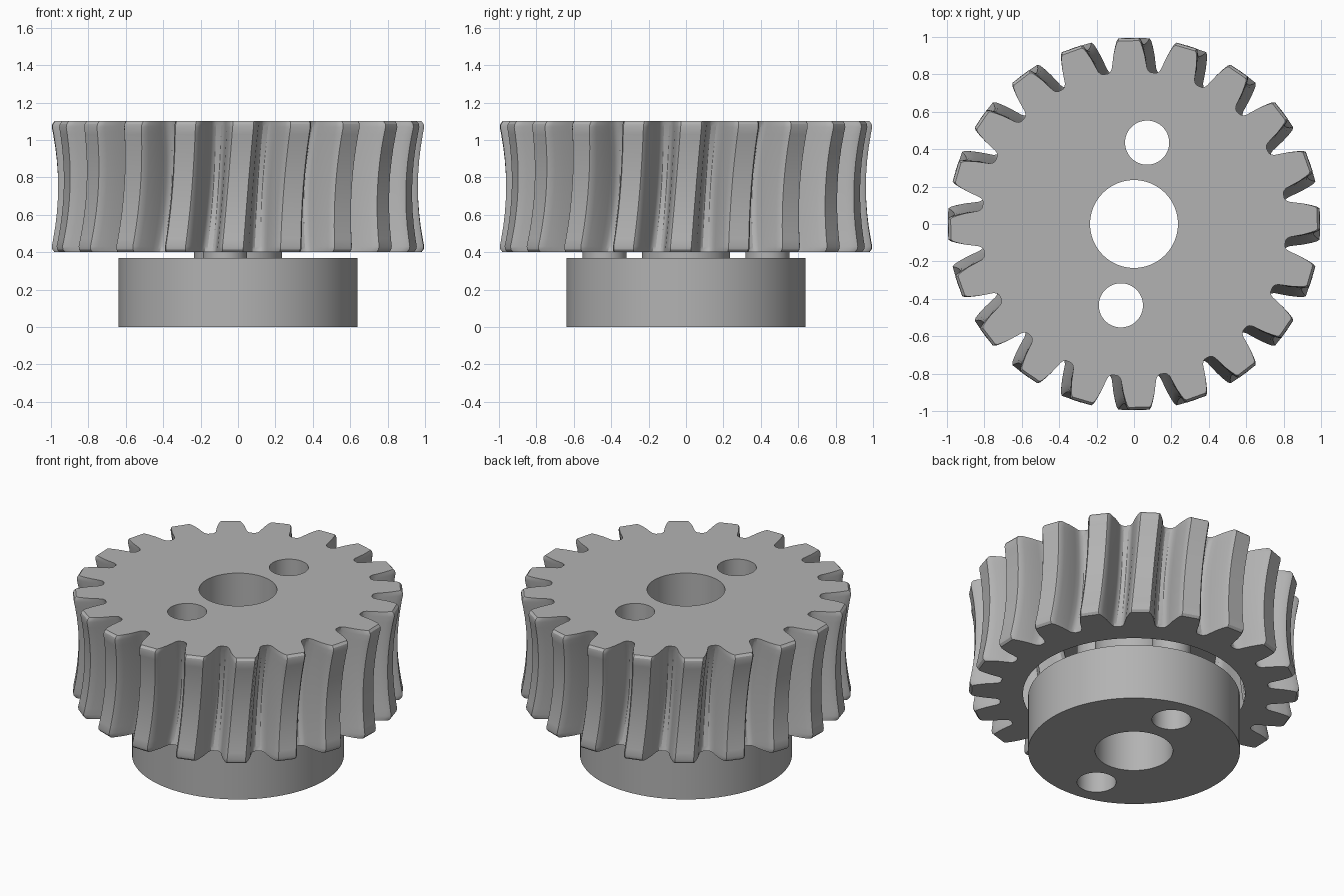
import bpy, bmesh
from math import sin, cos, pi, radians

cube = bpy.data.objects.get("Cube")
if cube:
    bpy.data.objects.remove(cube)

TEETH = 20
TOP, GEAR_Z, HUB_Z = 1.10, 0.40, 0.37
HUB_R, OPENING_R = 0.64, 0.67
TWIST = 0.06
HOLES = [(0, 0, 0.235), (0.07, 0.435, 0.118), (-0.07, -0.435, 0.118)]
# Half of one tooth: height from root (0) to tip (1), half angle
FLANK = [(0, 0.140), (0.04, 0.125), (0.13, 0.113), (0.3, 0.104),
         (0.55, 0.092), (0.8, 0.076), (0.94, 0.066), (1, 0.056)]

metal = bpy.data.materials.new("grey metal")
metal.use_nodes = True
metal.diffuse_color = (0.45, 0.45, 0.45, 1)
metal.node_tree.nodes["Principled BSDF"].inputs["Base Color"].default_value = (0.45, 0.45, 0.45, 1)


def ring(bm, points, z):
    return [bm.verts.new((x, y, z)) for x, y in points]


def circle(x, y, r, n):
    return [(x + r * cos(2 * pi * i / n), y + r * sin(2 * pi * i / n)) for i in range(n)]


def wall(bm, low, high, inward=False):
    n = len(low)
    for i in range(n):
        j = (i + 1) % n
        quad = [low[i], low[j], high[j], high[i]]
        bm.faces.new(quad[::-1] if inward else quad)


def plate(bm, loops, up):
    # Flat face bounded by an outer loop and hole loops
    edges = []
    for loop in loops:
        for a, b in zip(loop, loop[1:] + loop[:1]):
            edges.append(bm.edges.get((a, b)) or bm.edges.new((a, b)))
    made = bmesh.ops.triangle_fill(bm, edges=edges, use_beauty=True, normal=(0, 0, up))
    for f in made["geom"]:
        if isinstance(f, bmesh.types.BMFace):
            f.normal_update()
            if f.normal.z * up < 0:
                f.normal_flip()


def hole_rings(bm, z):
    return [ring(bm, circle(x, y, r, 64), z) for x, y, r in HOLES]


def finish(bm, name):
    mesh = bpy.data.meshes.new(name)
    bm.to_mesh(mesh)
    bm.free()
    ob = bpy.data.objects.new(name, mesh)
    bpy.context.collection.objects.link(ob)
    mesh.materials.append(metal)
    bpy.ops.object.select_all(action='DESELECT')
    ob.select_set(True)
    bpy.context.view_layer.objects.active = ob
    bpy.ops.object.shade_smooth_by_angle(angle=radians(28))


def tooth_outline(z):
    # Throated, slightly helical tooth outline at one height
    u = (z - GEAR_Z) / (TOP - GEAR_Z) * 2 - 1
    edge = max(0, abs(u) - 0.91) / 0.09
    root = 0.815 - 0.06 * (1 - u * u)
    tip = 1.003 - 0.04 * (1 - u * u) - 0.022 * edge ** 2
    profile = [(t, -a) for t, a in FLANK] + [(t, a) for t, a in FLANK[::-1]]
    points = []
    for k in range(TEETH):
        for t, a in profile:
            r = root + t * (tip - root)
            angle = 2 * pi * k / TEETH + a + TWIST * u / 2
            points.append((r * cos(angle), r * sin(angle)))
    return points


# Toothed wheel, open underneath around the hub
bm = bmesh.new()
levels = [0, 0.02, 0.045] + [0.1 * i for i in range(1, 10)] + [0.955, 0.98, 1]
rings = []
for s in levels:
    z = GEAR_Z + s * (TOP - GEAR_Z)
    rings.append(ring(bm, tooth_outline(z), z))
for low, high in zip(rings, rings[1:]):
    wall(bm, low, high)
plate(bm, [rings[-1]] + hole_rings(bm, TOP), 1)
plate(bm, [rings[0], ring(bm, circle(0, 0, OPENING_R, 96), GEAR_Z)], -1)
finish(bm, "toothed_wheel")

# Hub with an open top
bm = bmesh.new()
base = ring(bm, circle(0, 0, HUB_R, 96), 0)
wall(bm, base, ring(bm, circle(0, 0, HUB_R, 96), HUB_Z))
plate(bm, [base] + hole_rings(bm, 0), -1)
finish(bm, "hub")

# Shaft bore and pin holes, running the full height
bm = bmesh.new()
for low, high in zip(hole_rings(bm, 0), hole_rings(bm, TOP)):
    wall(bm, low, high, inward=True)
finish(bm, "bore_and_pin_hole_walls")
